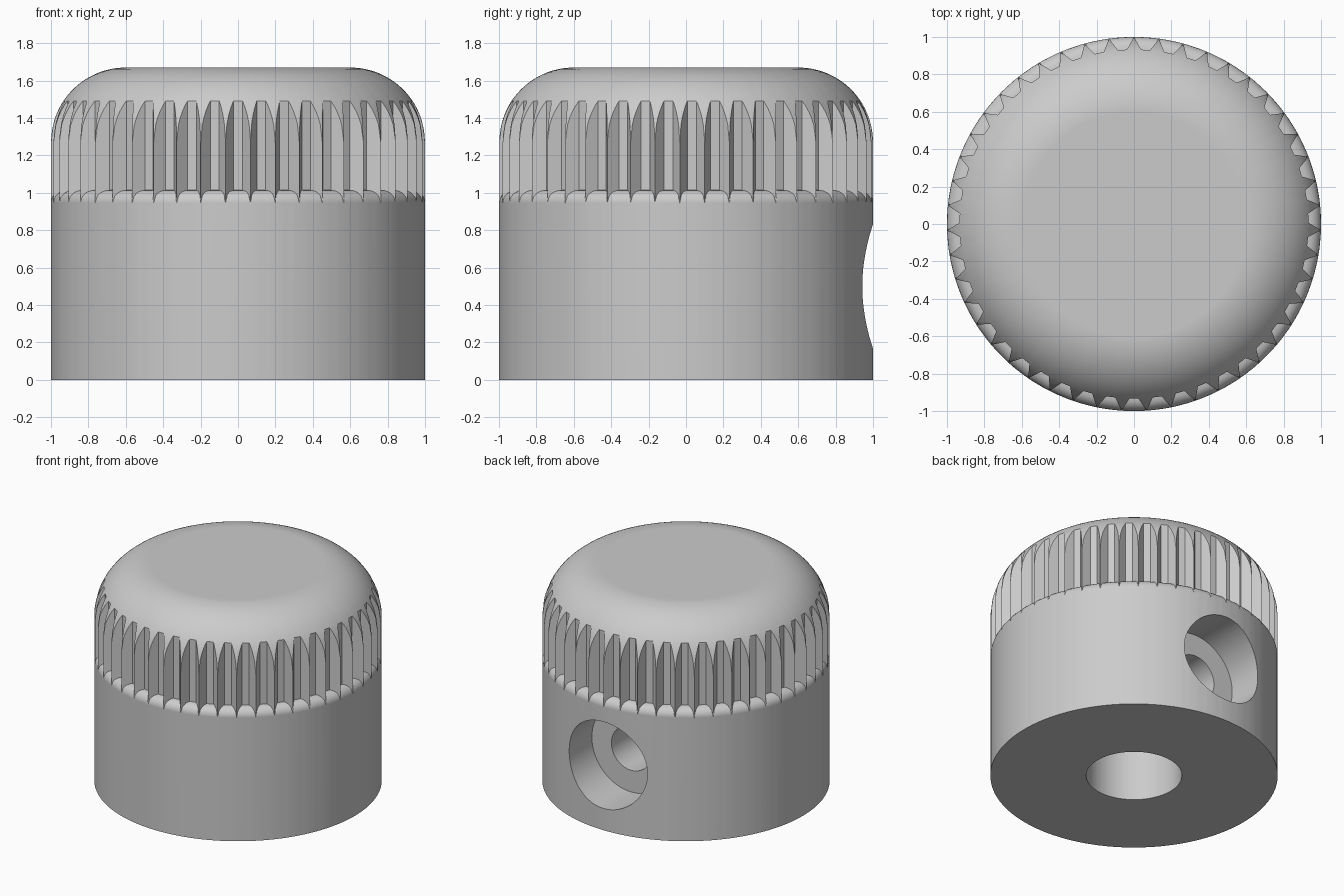
import bpy, bmesh
from math import sin, cos, acos, pi
from mathutils import Matrix, Vector

cube = bpy.data.objects.get("Cube")
if cube:
    bpy.data.objects.remove(cube, do_unlink=True)

FLUTES = 47
STEP = 2 * pi / FLUTES
HEIGHT = 1.67
FILLET = 0.4            # rounding of the cap
SHOULDER = 0.067        # quarter round under the flutes
FLOOR = 1 - SHOULDER    # radius of the flute floors
BORE = 0.333

grey = bpy.data.materials.new("satin_grey")
grey.use_nodes = True
grey.diffuse_color = (0.6, 0.6, 0.6, 1)
grey.node_tree.nodes["Principled BSDF"].inputs["Base Color"].default_value = (0.6, 0.6, 0.6, 1)


def solid(name, columns):
    """Join vertical (x, y, z) columns around the axis and close both ends."""
    bm = bmesh.new()
    cols = [[bm.verts.new(p) for p in col] for col in columns]
    for left, right in zip(cols, cols[1:] + cols[:1]):
        for i in range(len(left) - 1):
            bm.faces.new((left[i], right[i], right[i + 1], left[i + 1]))
    bm.faces.new([c[0] for c in cols])
    bm.faces.new([c[-1] for c in cols])
    bmesh.ops.remove_doubles(bm, verts=bm.verts, dist=1e-5)
    bmesh.ops.recalc_face_normals(bm, faces=bm.faces)
    mesh = bpy.data.meshes.new(name)
    bm.to_mesh(mesh)
    bm.free()
    mesh.materials.append(grey)
    obj = bpy.data.objects.new(name, mesh)
    bpy.context.collection.objects.link(obj)
    return obj


def arc(centre_r, centre_z, radius, start, end, steps):
    angles = [start + (end - start) * i / steps for i in range(steps + 1)]
    return [(centre_r + radius * cos(a), centre_z + radius * sin(a)) for a in angles]


def angle_at(r, radius):
    """Angle on an edge rounding at which it reaches radius r from the axis."""
    return acos(min(1, max(0, (r - 1 + radius) / radius)))


def column(point):
    """Profile through one point of the fluted outline: bore, base, shoulder, flute, cap."""
    r = point.length
    direction = point / r
    cap = (1 - FILLET, HEIGHT - FILLET, FILLET)
    rim = angle_at(FLOOR, FILLET)
    profile = [(BORE, 1.2), (BORE, 0), (1, 0)]
    profile += arc(FLOOR, 0.947, SHOULDER, 0, angle_at(r, SHOULDER), 6)
    profile += arc(*cap, angle_at(r, FILLET), rim, 6)
    profile += arc(*cap, rim, pi / 2, 14)[1:]
    return [(direction.x * s, direction.y * s, z) for s, z in profile]


# Fluted outline: sharp ridges and flat floors, one floor centred on the front
def polar(r, a):
    return Vector((r * cos(a), r * sin(a)))


outline = []
for k in range(FLUTES):
    a = -pi / 2 + k * STEP
    ridge, left, right, following = (polar(1, a - STEP / 2), polar(FLOOR, a - 0.026),
                                     polar(FLOOR, a + 0.026), polar(1, a + STEP / 2))
    outline += [ridge.lerp(left, i / 6) for i in range(7)]
    outline += [right.lerp(following, i / 6) for i in range(6)]
knob = solid("knob", [column(p) for p in outline])

# Stepped screw hole from the back into the bore
steps = [(0.167, 0.1), (0.167, 0.667), (BORE, 0.667), (BORE, 1.2)]
turns = [2 * pi * i / 64 for i in range(64)]
screw = solid("screw_hole", [[(r * cos(a), r * sin(a), z) for r, z in steps] for a in turns])
screw.data.transform(Matrix.Translation((0, 0, 0.5)) @ Matrix.Rotation(-pi / 2, 4, 'X'))
cut = knob.modifiers.new("screw_cut", 'BOOLEAN')
cut.operation, cut.object, cut.solver = 'DIFFERENCE', screw, 'EXACT'
bpy.context.view_layer.objects.active = knob
bpy.ops.object.modifier_apply(modifier=cut.name)
bpy.data.objects.remove(screw, do_unlink=True)

# Smooth turned surfaces with crisp edges
bpy.ops.object.select_all(action='DESELECT')
knob.select_set(True)
bpy.context.view_layer.objects.active = knob
bpy.ops.object.shade_smooth_by_angle(angle=pi / 7)
weighted = knob.modifiers.new("weighted_normals", 'WEIGHTED_NORMAL')
weighted.keep_sharp = True
